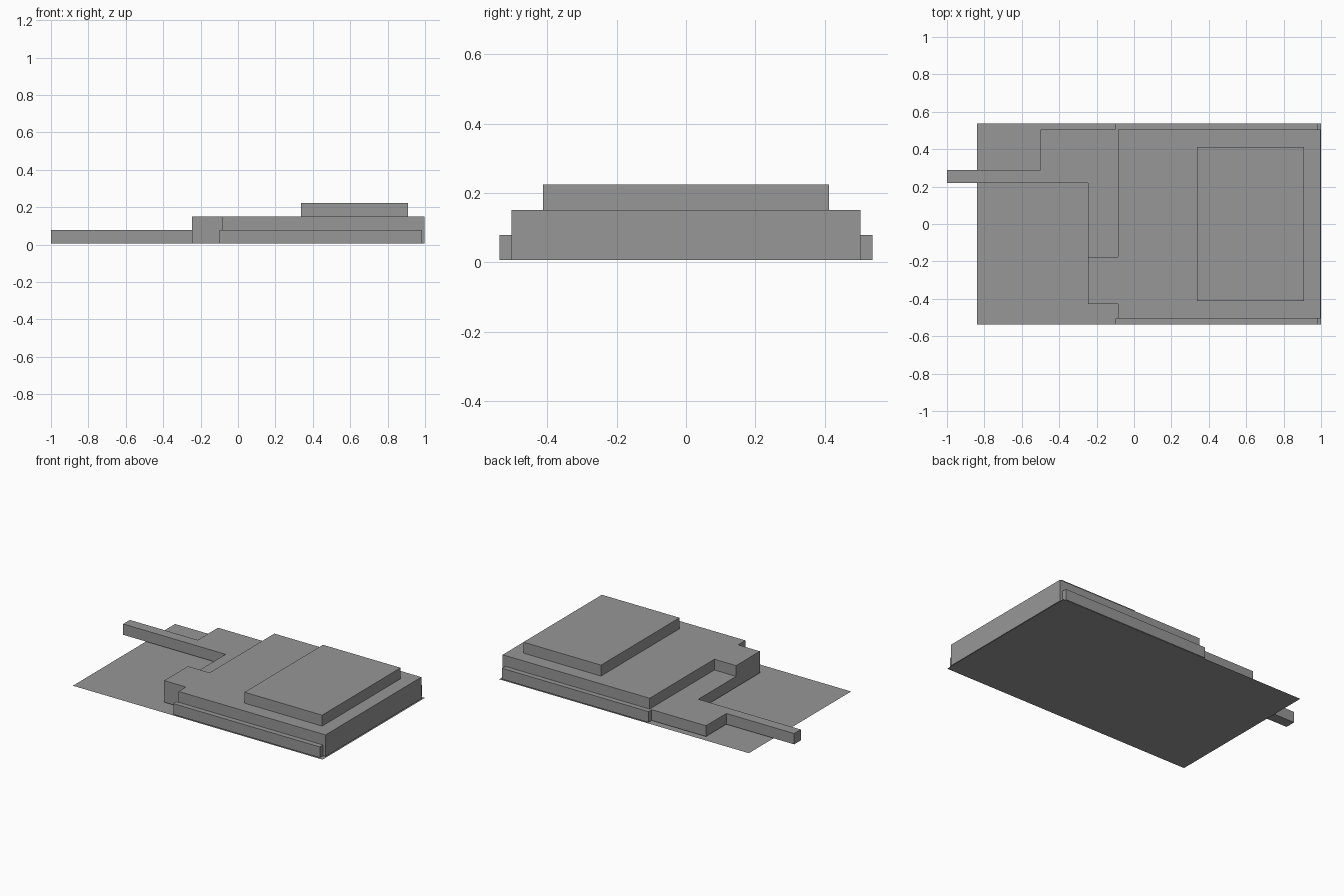
import bpy
import bmesh

cube = bpy.data.objects.get("Cube")
if cube:
    bpy.data.objects.remove(cube, do_unlink=True)

grey = bpy.data.materials.new("mid grey")
grey.use_nodes = True
colour = (0.31, 0.31, 0.31, 1)
grey.diffuse_color = colour
grey.node_tree.nodes["Principled BSDF"].inputs["Base Color"].default_value = colour

FLOOR, LOW, ROOF, TOP = 0.007, 0.079, 0.151, 0.224


def extrude_plan(name, plan, z0, z1):
    """Raise a flat outline from z0 to z1; equal heights leave a flat sheet."""
    bm = bmesh.new()
    face = bm.faces.new([bm.verts.new((x, y, z0)) for x, y in plan])
    if z1 > z0:
        new = bmesh.ops.extrude_face_region(bm, geom=[face])["geom"]
        verts = [v for v in new if isinstance(v, bmesh.types.BMVert)]
        bmesh.ops.translate(bm, verts=verts, vec=(0, 0, z1 - z0))
        bmesh.ops.recalc_face_normals(bm, faces=bm.faces)
    mesh = bpy.data.meshes.new(name)
    bm.to_mesh(mesh)
    bm.free()
    mesh.materials.append(grey)
    obj = bpy.data.objects.new(name, mesh)
    bpy.context.collection.objects.link(obj)
    return obj


def rect(x0, x1, y0, y1):
    return [(x0, y0), (x1, y0), (x1, y1), (x0, y1)]


# Thin ground sheet
extrude_plan("ground_sheet", rect(-0.84, 1, -0.538, 0.538), 0, 0)

# Tall main building with its projecting front bay
extrude_plan("main_block", [
    (-0.085, -0.504), (0.998, -0.504), (0.998, 0.504), (-0.085, 0.504),
    (-0.085, -0.177), (-0.245, -0.177), (-0.245, -0.427), (-0.085, -0.427),
], FLOOR, ROOF)

# Low terrace with the long narrow arm
extrude_plan("low_terrace", [
    (-0.085, -0.177), (-0.085, 0.504), (-0.5, 0.504), (-0.5, 0.29),
    (-1, 0.29), (-1, 0.22), (-0.245, 0.22), (-0.245, -0.177),
], FLOOR, LOW)

# Low ledges along both long sides
for side, y0, y1 in (("right", -0.538, -0.504), ("left", 0.504, 0.538)):
    extrude_plan(side + "_ledge", rect(-0.1, 0.98, y0, y1), FLOOR, LOW)

# Raised roof block
extrude_plan("roof_block", rect(0.337, 0.909, -0.413, 0.413), ROOF, TOP)
